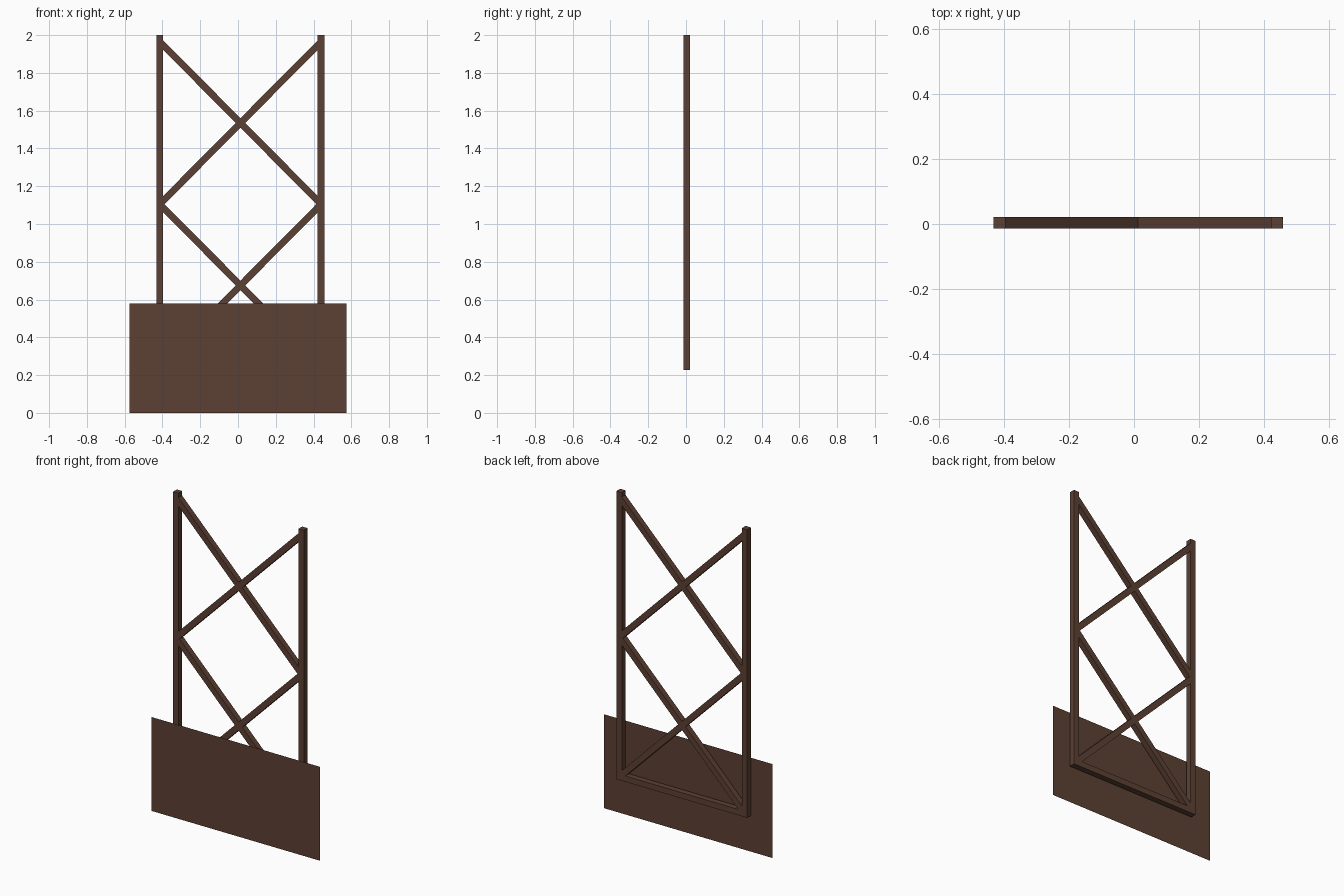
import bpy, bmesh
from mathutils import Matrix, Vector

if "Cube" in bpy.data.objects:
    bpy.data.objects.remove(bpy.data.objects["Cube"])

brown = bpy.data.materials.new("dark_brown")
brown.diffuse_color = (0.107, 0.0513, 0.0331, 1)
brown.use_nodes = True
brown.node_tree.nodes["Principled BSDF"].inputs["Base Color"].default_value = brown.diffuse_color

W = 0.036               # timber section
YC = 0.004              # depth centre of the frame
CX, HALF = 0.013, 0.427  # frame centre and half spacing of posts
Z0, Z1, Z2 = 0.245, 1.105, 1.965   # brace joint heights


def finish(name, bm):
    mesh = bpy.data.meshes.new(name)
    bm.to_mesh(mesh)
    bm.free()
    mesh.materials.append(brown)
    obj = bpy.data.objects.new(name, mesh)
    bpy.context.collection.objects.link(obj)


def beam(name, a, b):
    """Square timber between two (x, z) points."""
    a, b = Vector((a[0], YC, a[1])), Vector((b[0], YC, b[1]))
    d = (b - a).normalized()
    side = Vector((0, 1, 0)).cross(d)
    rot = Matrix((side, Vector((0, 1, 0)), d)).transposed().to_4x4()
    mat = Matrix.Translation((a + b) / 2) @ rot @ Matrix.Diagonal((W, W, (b - a).length, 1))
    bm = bmesh.new()
    bmesh.ops.create_cube(bm, size=1, matrix=mat)
    finish(name, bm)


# uprights
L, R = CX - HALF, CX + HALF
beam("left_post", (L, 0.226), (L, 2.0))
beam("right_post", (R, 0.226), (R, 2.0))

# bottom rail between the posts
beam("bottom_rail", (L + W / 2, 0.226 + W / 2), (R - W / 2, 0.226 + W / 2))

# two stacked crosses of diagonal braces
for label, lo, hi in (("lower", Z0, Z1), ("upper", Z1, Z2)):
    beam(label + "_rising_brace", (L, lo), (R, hi))
    beam(label + "_falling_brace", (L, hi), (R, lo))

# thin front panel
bm = bmesh.new()
bm.faces.new([bm.verts.new((x, -0.022, z)) for x, z in
              ((-0.575, 0), (0.575, 0), (0.575, 0.578), (-0.575, 0.578))])
finish("front_panel", bm)
